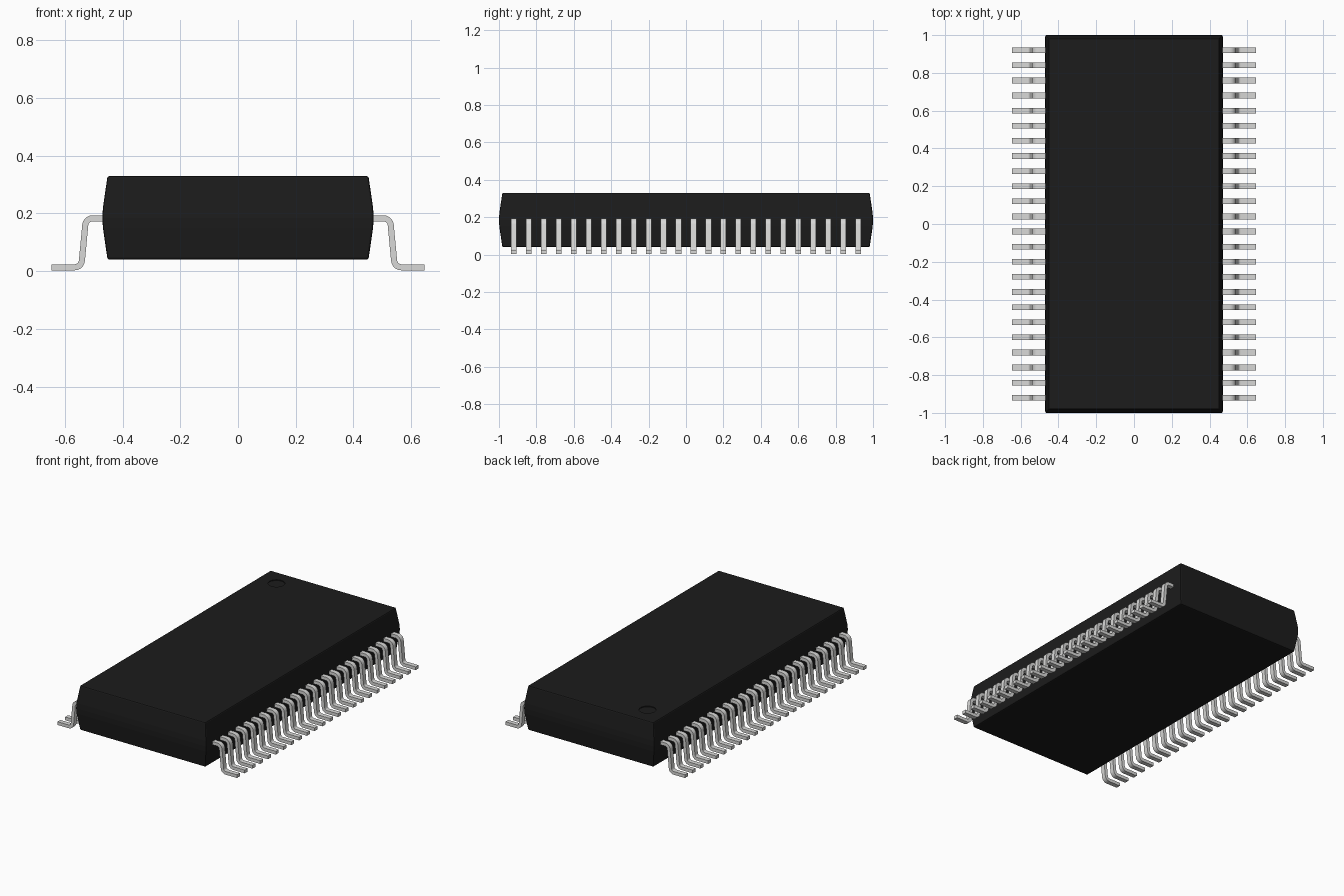
import bpy, bmesh, math
from mathutils import Vector

cube = bpy.data.objects.get("Cube")
if cube:
    bpy.data.objects.remove(cube, do_unlink=True)


def material(name, rgb):
    m = bpy.data.materials.new(name)
    m.use_nodes = True
    m.diffuse_color = (*rgb, 1)
    m.node_tree.nodes["Principled BSDF"].inputs["Base Color"].default_value = (*rgb, 1)
    return m


black = material("black plastic", (0.0115, 0.0115, 0.0115))
silver = material("silver metal", (0.69, 0.69, 0.68))


def add_object(name, bm, mat):
    bmesh.ops.recalc_face_normals(bm, faces=bm.faces)
    mesh = bpy.data.meshes.new(name)
    bm.to_mesh(mesh)
    bm.free()
    mesh.materials.append(mat)
    ob = bpy.data.objects.new(name, mesh)
    bpy.context.collection.objects.link(ob)
    return ob


# Moulded body: stacked rectangles, widest at the parting line
bm = bmesh.new()
rings = []
for z, inset in ((0.04, 0.018), (0.15, 0.002), (0.185, 0), (0.22, 0.002), (0.33, 0.018)):
    x, y = 0.47 - inset, 1.0 - inset
    rings.append([bm.verts.new((sx * x, sy * y, z))
                  for sx, sy in ((-1, -1), (1, -1), (1, 1), (-1, 1))])
for low, high in zip(rings, rings[1:]):
    for i in range(4):
        j = (i + 1) % 4
        bm.faces.new((low[i], low[j], high[j], high[i]))
bm.faces.new(rings[0][::-1])
bm.faces.new(rings[-1])
bm.normal_update()
sharp = [e for e in bm.edges if e.calc_face_angle() > math.radians(40)]
bmesh.ops.bevel(bm, geom=sharp, offset=0.007, segments=2, profile=0.5, affect='EDGES')
body = add_object("body", bm, black)

# Shallow round orientation mark sunk into the top
bm = bmesh.new()
bmesh.ops.create_cone(bm, cap_ends=True, segments=40, radius1=0.05, radius2=0.05, depth=0.04)
bmesh.ops.translate(bm, verts=bm.verts, vec=(-0.32, 0.853, 0.345))
cutter = add_object("mark_cutter", bm, black)
cutter.hide_render = True
cutter.hide_set(True)
cut = body.modifiers.new("orientation mark", 'BOOLEAN')
cut.object = cutter
cut.operation = 'DIFFERENCE'
cut.solver = 'EXACT'


def fillet(points, radius, steps=5):
    """Round the inner corners of a path with arcs."""
    path = [points[0]]
    for a, b, c in zip(points, points[1:], points[2:]):
        u, v = (a - b).normalized(), (c - b).normalized()
        half = u.angle(v) / 2
        centre = b + (u + v).normalized() * radius / math.sin(half)
        start = (b + u * radius / math.tan(half) - centre).normalized()
        end = (b + v * radius / math.tan(half) - centre).normalized()
        for k in range(steps + 1):
            t = k / steps
            path.append(centre + start.slerp(end, t).normalized() * radius)
    return path + [points[-1]]


# Gull-wing lead profile, thickened from its centreline
THICK, WIDTH = 0.021, 0.03
corners = [Vector(p) for p in ((0.44, 0.183), (0.527, 0.183), (0.543, 0.0135), (0.647, 0.0135))]
centreline = fillet(corners, 0.025)
upper, lower = [], []
for i, p in enumerate(centreline):
    d = (centreline[min(i + 1, len(centreline) - 1)] - centreline[max(i - 1, 0)]).normalized()
    n = Vector((-d.y, d.x)) * THICK / 2
    upper.append(p + n)
    lower.append(p - n)

# One row of leads per side
COUNT, PITCH = 24, 0.08
for name, side in (("left_leads", 1), ("right_leads", -1)):
    bm = bmesh.new()
    for k in range(COUNT):
        y = (k - (COUNT - 1) / 2) * PITCH
        sections = []
        for a, b in zip(upper, lower):
            sections.append([bm.verts.new((side * p.x, y + s * WIDTH / 2, p.y))
                             for p, s in ((a, -1), (a, 1), (b, 1), (b, -1))])
        for s0, s1 in zip(sections, sections[1:]):
            for i in range(4):
                j = (i + 1) % 4
                bm.faces.new((s0[i], s0[j], s1[j], s1[i]))
        bm.faces.new(sections[0])
        bm.faces.new(sections[-1][::-1])
    leads = add_object(name, bm, silver)
    bpy.ops.object.select_all(action='DESELECT')
    leads.select_set(True)
    bpy.context.view_layer.objects.active = leads
    bpy.ops.object.shade_smooth_by_angle(angle=math.radians(35))
